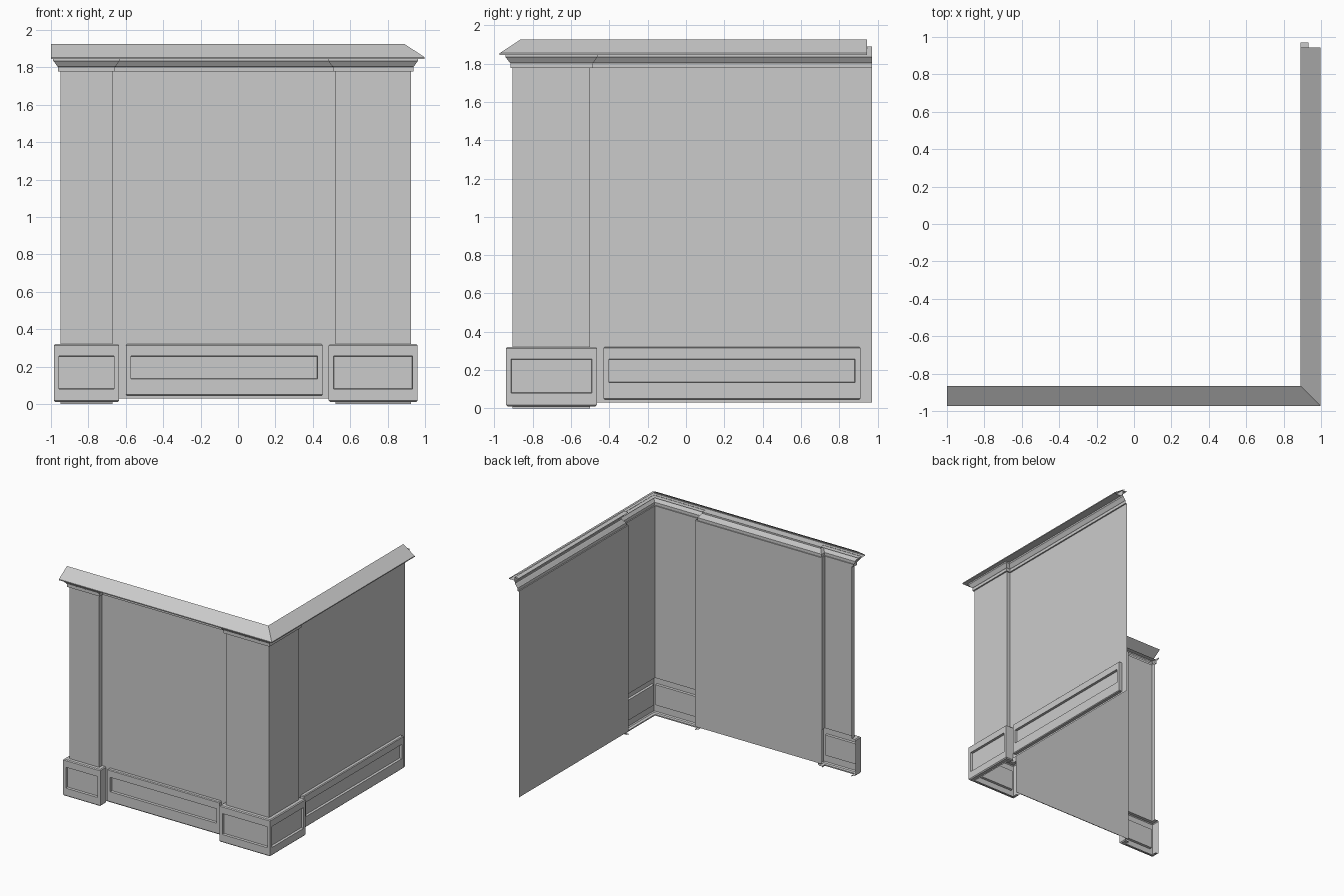
import bpy, bmesh
from mathutils import Vector

if "Cube" in bpy.data.objects:
    bpy.data.objects.remove(bpy.data.objects["Cube"])

COLOUR = (0.6, 0.6, 0.6, 1)
paint = bpy.data.materials.new("plain_grey")
paint.use_nodes = True
paint.diffuse_color = COLOUR
paint.node_tree.nodes["Principled BSDF"].inputs["Base Color"].default_value = COLOUR

# Main planes: front wall, side wall, and the pilaster faces before them
WY, WX, PY, PX, END = -0.865, 0.89, -0.905, 0.925, 0.97


def offset_path(path, d):
    """Shift an open plan path to its outer side, with mitred corners."""
    pts = [Vector(p) for p in path]
    dirs = [(b - a).normalized() for a, b in zip(pts, pts[1:])]
    sides = [Vector((v.y, -v.x)) for v in dirs]
    out = []
    for i, p in enumerate(pts):
        a, b = sides[max(i - 1, 0)], sides[min(i, len(sides) - 1)]
        out.append(p + (a + b) * (d / (1 + a.dot(b))))
    return out


def sweep(name, path, profile, recess=None):
    """Sweep an (offset, height) profile, listed bottom up, along a plan path."""
    bm = bmesh.new()
    rows = [[bm.verts.new((p.x, p.y, z)) for p in offset_path(path, d)]
            for d, z in profile]
    for low, high in zip(rows, rows[1:]):
        for i in range(len(path) - 1):
            bm.faces.new((low[i], low[i + 1], high[i + 1], high[i]))
    bm.normal_update()
    if recess:  # sunken field in every broad upright face
        fields = [f for f in bm.faces
                  if abs(f.normal.z) < 0.1 and f.calc_area() > 0.04]
        bmesh.ops.inset_individual(bm, faces=fields, thickness=0.038)
        for f in fields:
            mid = f.calc_center_median().z
            for v in f.verts:
                v.co.z = recess[v.co.z > mid]
        bmesh.ops.inset_individual(bm, faces=fields, thickness=0.003, depth=-0.02)
    bmesh.ops.remove_doubles(bm, verts=bm.verts, dist=0.0005)
    mesh = bpy.data.meshes.new(name)
    bm.to_mesh(mesh)
    bm.free()
    mesh.materials.append(paint)
    obj = bpy.data.objects.new(name, mesh)
    bpy.context.collection.objects.link(obj)
    return obj


# Plan paths
end_pilaster = [(-0.95, WY), (-0.95, PY), (-0.67, PY), (-0.67, WY)]
corner_pilaster = [(0.52, WY), (0.52, PY), (PX, PY), (PX, -0.5), (WX, -0.5)]
front_wall = [(-0.67, WY), (0.52, WY)]
side_wall = [(WX, -0.5), (WX, END)]

# Walls and pilaster shafts
for name, path in (("front_wall", front_wall), ("side_wall", side_wall)):
    sweep(name, path, [(0, 0.03), (0, 1.78)])
for name, path in (("end_pilaster", end_pilaster), ("corner_pilaster", corner_pilaster)):
    sweep(name, path, [(0, 0.32), (0, 1.78)])

# Pedestal blocks with sunken fields
block = [(0, 0), (0, 0.01), (0.027, 0.01), (0.035, 0.018),
         (0.035, 0.313), (0.028, 0.32), (0, 0.32)]
for name, path in (("end_pedestal", end_pilaster), ("corner_pedestal", corner_pilaster)):
    sweep(name, path, block, recess=(0.08, 0.257))

# Raised base panels between the pedestals
T = 0.03
panel = [(-T, 0.045), (-0.006, 0.045), (0, 0.051), (0, 0.314), (-0.006, 0.32), (-T, 0.32)]
sweep("front_base_panel", [(-0.6, WY), (-0.6, WY - T), (0.452, WY - T), (0.452, WY)],
      panel, recess=(0.135, 0.257))
sweep("side_base_panel", [(WX, -0.43), (WX + T, -0.43), (WX + T, 0.91), (WX, 0.91)],
      panel, recess=(0.135, 0.257))

# Crown moulding breaking forward round the pilasters
crown = [(0, 1.778), (0.012, 1.778), (0.012, 1.803), (0.017, 1.806),
         (0.023, 1.815), (0.032, 1.828), (0.038, 1.835), (0.038, 1.848)]
sweep("crown_moulding", end_pilaster + corner_pilaster + [(WX, END)], crown)

# Crown core that carries on past the end of the capping
sweep("crown_core", side_wall, [(0.038, 1.848), (0.042, 1.848), (0.042, 1.888), (0, 1.888)])

# Sloped capping, mitred at the corner
sweep("sloped_capping", [(-1, WY), (WX, WY), (WX, 0.945)],
      [(0.04, 1.846), (0.108, 1.846), (0.108, 1.854), (0, 1.925)])
